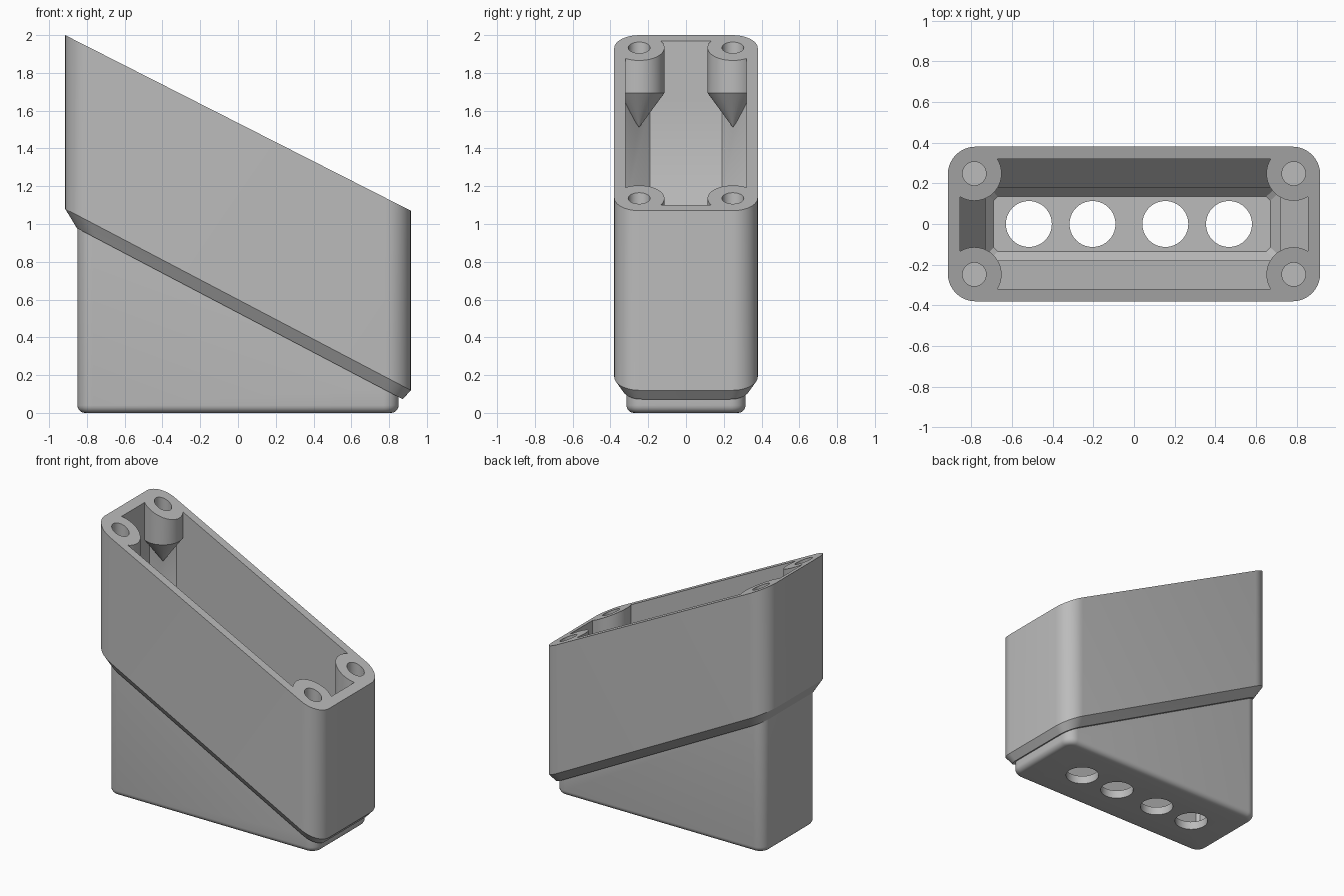
import bpy, bmesh, math

cube = bpy.data.objects.get("Cube")
if cube:
    bpy.data.objects.remove(cube, do_unlink=True)

grey = bpy.data.materials.new("plain grey")
grey.use_nodes = True
grey.diffuse_color = (0.5, 0.5, 0.5, 1)
grey.node_tree.nodes["Principled BSDF"].inputs["Base Color"].default_value = (0.5, 0.5, 0.5, 1)


def slant(height, slope=-0.525):
    return lambda x: height + slope * x


def flat(height):
    return lambda x: height


def ring(x0, x1, y, radius, level, segments):
    """Rounded rectangle whose points sit on a level or slanted plane."""
    points = []
    corners = [(x1, y), (x0, y), (x0, -y), (x1, -y)]
    for quarter, (cx, cy) in enumerate(corners):
        cx -= math.copysign(radius, cx)
        cy -= math.copysign(radius, cy)
        for s in range(segments + 1):
            a = math.pi / 2 * (quarter + s / segments)
            px = cx + radius * math.cos(a)
            points.append((px, cy + radius * math.sin(a), level(px)))
    return points


def loft(name, rings):
    bm = bmesh.new()
    loops = [[bm.verts.new(p) for p in r] for r in rings]
    count = len(loops[0])
    for low, high in zip(loops, loops[1:]):
        for i in range(count):
            j = (i + 1) % count
            bm.faces.new((low[i], low[j], high[j], high[i]))
    bm.faces.new(loops[0][::-1])
    bm.faces.new(loops[-1])
    bmesh.ops.recalc_face_normals(bm, faces=bm.faces[:])
    mesh = bpy.data.meshes.new(name)
    bm.to_mesh(mesh)
    bm.free()
    obj = bpy.data.objects.new(name, mesh)
    bpy.context.collection.objects.link(obj)
    mesh.materials.append(grey)
    return obj


def round_part(name, x, y, profile, segments=40):
    """Turned part from (radius, z) pairs, bottom to top."""
    turn = [2 * math.pi * i / segments for i in range(segments)]
    return loft(name, [[(x + r * math.cos(a), y + r * math.sin(a), z) for a in turn]
                       for r, z in profile])


def cut(target, cutter):
    mod = target.modifiers.new("cut", "BOOLEAN")
    mod.operation = "DIFFERENCE"
    mod.solver = "EXACT"
    mod.object = cutter
    bpy.context.view_layer.update()
    graph = bpy.context.evaluated_depsgraph_get()
    result = bpy.data.meshes.new_from_object(target.evaluated_get(graph))
    target.modifiers.clear()
    target.data = result
    bpy.data.objects.remove(cutter, do_unlink=True)


def top(x):
    return 1.535 - 0.508 * x


# Outer shell: filleted foot, slanted shelf, chamfer and slanted top
shelf = slant(0.53)
fillet = 0.04
rings = []
for step in range(6):
    a = math.pi / 2 * step / 5
    inset = fillet * (1 - math.sin(a))
    rings.append(ring(-0.85 + inset, 0.85 - inset, 0.315 - inset, 0.08 - inset,
                      flat(fillet * (1 - math.cos(a))), 10))
rings += [
    ring(-0.85, 0.85, 0.315, 0.08, shelf, 10),
    ring(-0.853, 0.872, 0.335, 0.1, shelf, 10),
    ring(-0.915, 0.915, 0.38, 0.135, slant(0.6), 10),
    ring(-0.915, 0.915, 0.38, 0.135, top, 10),
]
box = loft("slanted_box", rings)

# Hollow: bevelled floor, narrow well, funnel and wide mouth
hollow = loft("hollow_cutter", [
    ring(-0.69, 0.67, 0.135, 0.02, flat(0.06), 1),
    ring(-0.73, 0.72, 0.18, 0.02, flat(0.11), 1),
    ring(-0.73, 0.72, 0.18, 0.02, slant(0.53), 1),
    ring(-0.855, 0.855, 0.32, 0.13, slant(0.71), 1),
    ring(-0.855, 0.855, 0.32, 0.13, lambda x: top(x) + 0.3, 1),
])

# Corner screw posts with pointed undersides stay solid inside the hollow
posts = [(x, y) for x in (-0.785, 0.785) for y in (-0.248, 0.248)]
for x, y in posts:
    z = top(x)
    cut(hollow, round_part("post_cutter", x, y, [
        (0.002, z - 0.42), (0.134, z - 0.24), (0.134, z + 0.6)]))
cut(box, hollow)

# Screw holes in the posts
for x, y in posts:
    z = top(x)
    cut(box, round_part("screw_cutter", x, y, [(0.058, z - 0.2), (0.058, z + 0.3)]))

# Round openings in the floor
for x in (-0.517, -0.204, 0.154, 0.467):
    cut(box, round_part("floor_hole_cutter", x, 0, [(0.113, -0.1), (0.113, 0.09)]))

bpy.ops.object.select_all(action="DESELECT")
box.select_set(True)
bpy.context.view_layer.objects.active = box
bpy.ops.object.shade_smooth_by_angle(angle=math.radians(28))
